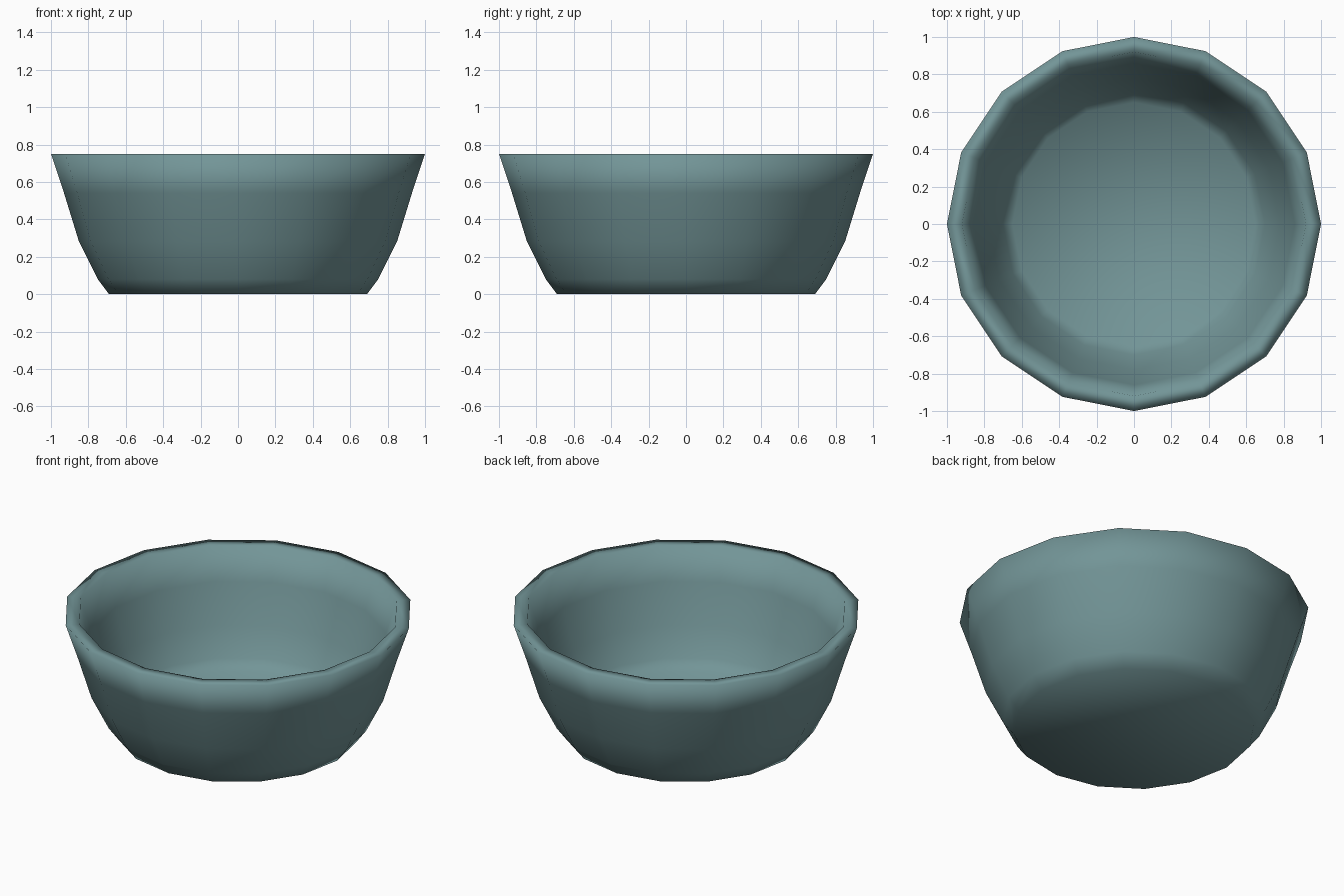
import bpy
import bmesh
from math import cos, sin, pi

cube = bpy.data.objects.get("Cube")
if cube:
    bpy.data.objects.remove(cube, do_unlink=True)

SIDES = 16

# Glaze colour
glaze = bpy.data.materials.new("grey_teal_glaze")
glaze.use_nodes = True
colour = (0.17, 0.30, 0.31, 1)
glaze.diffuse_color = colour
glaze.node_tree.nodes["Principled BSDF"].inputs["Base Color"].default_value = colour

# Section of the bowl (radius, height): outside going up, then inside going down
section = [(0.69, 0.0), (0.75, 0.08), (0.85, 0.28), (0.93, 0.54), (1.0, 0.75),
           (0.92, 0.75), (0.86, 0.55), (0.78, 0.31), (0.70, 0.14), (0.65, 0.08)]

# Sweep the section round the vertical axis and close the foot and the floor
bm = bmesh.new()
rings = [[bm.verts.new((r * cos(2 * pi * i / SIDES), r * sin(2 * pi * i / SIDES), z))
          for i in range(SIDES)] for r, z in section]
for low, high in zip(rings, rings[1:]):
    for i in range(SIDES):
        j = (i + 1) % SIDES
        bm.faces.new((low[i], low[j], high[j], high[i]))
bm.faces.new(rings[0][::-1])
bm.faces.new(rings[-1])
for face in bm.faces:
    face.smooth = True

mesh = bpy.data.meshes.new("bowl")
bm.to_mesh(mesh)
bm.free()
mesh.materials.append(glaze)
bowl = bpy.data.objects.new("bowl", mesh)
bpy.context.collection.objects.link(bowl)
